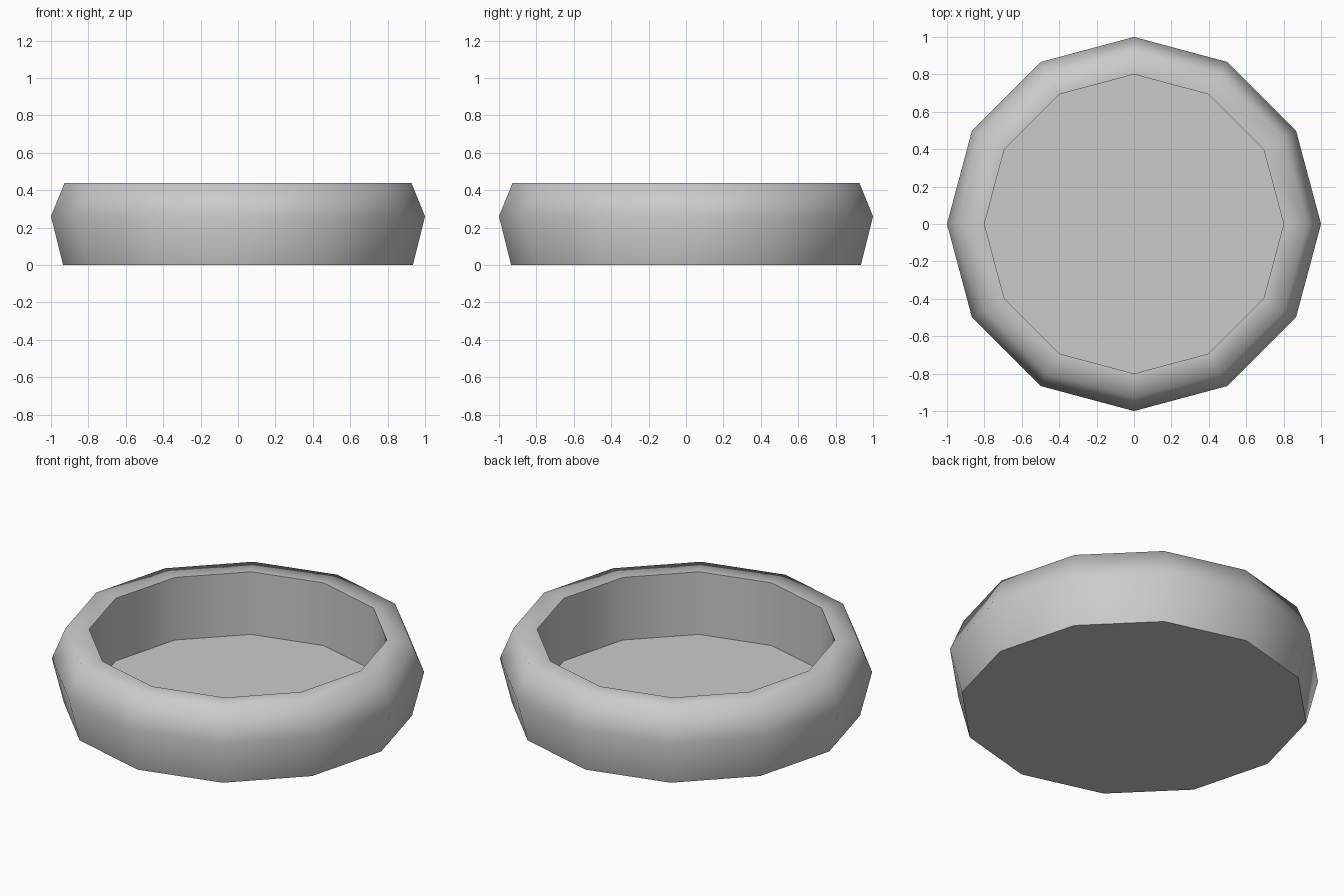
import bpy, bmesh, math

if "Cube" in bpy.data.objects:
    bpy.data.objects.remove(bpy.data.objects["Cube"])

SIDES = 12
# Profile (radius, height): underside, outer wall, rim, inner wall, inner floor
PROFILE = [(0.935, 0.0), (1.0, 0.26), (0.927, 0.44), (0.8, 0.44), (0.8, 0.07)]

bm = bmesh.new()
rings = []
for r, z in PROFILE:
    rings.append([bm.verts.new((r * math.cos(2 * math.pi * i / SIDES),
                                r * math.sin(2 * math.pi * i / SIDES), z))
                  for i in range(SIDES)])

# Walls between neighbouring rings
for a, b in zip(rings, rings[1:]):
    for i in range(SIDES):
        j = (i + 1) % SIDES
        bm.faces.new((a[i], a[j], b[j], b[i]))

# Underside and inner floor
bm.faces.new(rings[0][::-1])
bm.faces.new(rings[-1])
bmesh.ops.recalc_face_normals(bm, faces=bm.faces)

mesh = bpy.data.meshes.new("bowl")
bm.to_mesh(mesh)
bm.free()
bowl = bpy.data.objects.new("bowl", mesh)
bpy.context.collection.objects.link(bowl)

# Smooth rounded outside, crisp inner rim and base edges
bpy.context.view_layer.objects.active = bowl
bowl.select_set(True)
bpy.ops.object.shade_smooth_by_angle(angle=math.radians(73))
